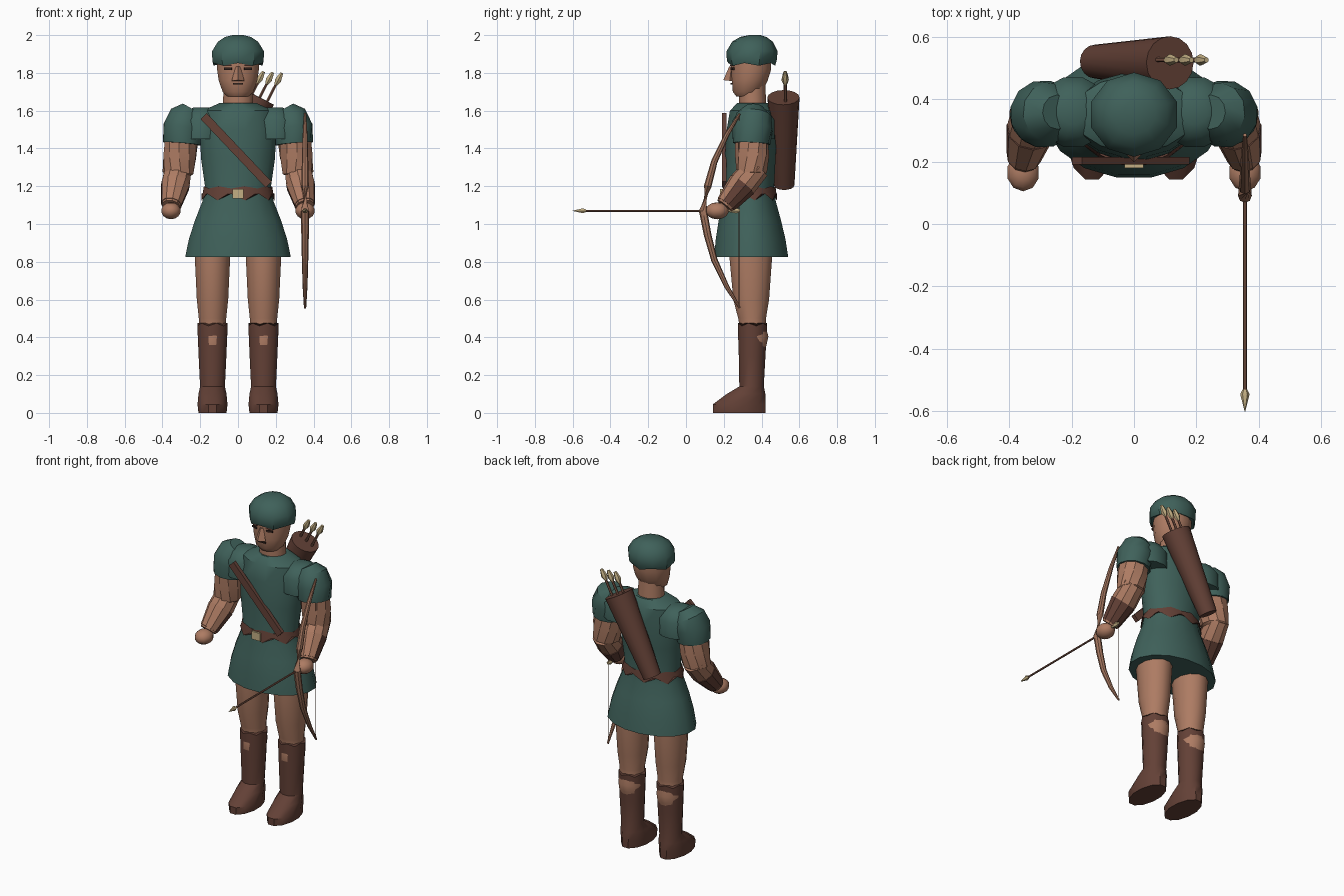
import bpy, bmesh, math
from mathutils import Vector, Matrix

cube = bpy.data.objects.get("Cube")
if cube:
    bpy.data.objects.remove(cube)


def material(name, rgb):
    m = bpy.data.materials.new(name)
    m.use_nodes = True
    m.diffuse_color = (*rgb, 1)
    m.node_tree.nodes["Principled BSDF"].inputs["Base Color"].default_value = (*rgb, 1)
    return m


GREEN = material("green_cloth", (0.05, 0.12, 0.103))
SKIN = material("skin", (0.42, 0.2, 0.125))
LEATHER = material("brown_leather", (0.125, 0.052, 0.037))
WOOD = material("wood", (0.36, 0.175, 0.11))
SHAFT = material("arrow_wood", (0.2, 0.09, 0.06))
PALE = material("pale_metal", (0.55, 0.43, 0.23))
DARK = material("dark_features", (0.03, 0.015, 0.012))


def finish(name, bm, *mats):
    bmesh.ops.recalc_face_normals(bm, faces=bm.faces)
    mesh = bpy.data.meshes.new(name)
    bm.to_mesh(mesh)
    bm.free()
    ob = bpy.data.objects.new(name, mesh)
    bpy.context.collection.objects.link(ob)
    for m in mats:
        mesh.materials.append(m)
    bpy.ops.object.select_all(action="DESELECT")
    ob.select_set(True)
    bpy.context.view_layer.objects.active = ob
    bpy.ops.object.shade_smooth_by_angle(angle=math.radians(35))
    return ob


def skin_rings(name, rings, mats):
    """Joins rings of points into a closed, capped surface."""
    bm = bmesh.new()
    loops = [[bm.verts.new(p) for p in ring] for ring in rings]
    n = len(loops[0])
    for a, b in zip(loops, loops[1:]):
        for i in range(n):
            j = (i + 1) % n
            bm.faces.new((a[i], a[j], b[j], b[i]))
    bm.faces.new(loops[0])
    bm.faces.new(loops[-1])
    return finish(name, bm, *mats)


def loft(name, levels, mat, n=12, cx=0, jag_low=0, jag_high=0):
    """Level: z, y centre, half width, half depth. Jags make a ragged rim."""
    rings = []
    for k, (z, cy, rx, ry) in enumerate(levels):
        jag = jag_low if k == 0 else jag_high if k == len(levels) - 1 else 0
        rings.append([])
        for i in range(n):
            a = math.tau * (i + 0.5) / n
            rings[-1].append((cx + rx * math.cos(a), cy + ry * math.sin(a), z + jag * (i % 2)))
    return skin_rings(name, rings, [mat])


def sweep(name, points, radii, *mats, n=10):
    """Round tube through points with a radius at each."""
    pts = [Vector(p) for p in points]
    rings = []
    for k, p in enumerate(pts):
        d = pts[min(k + 1, len(pts) - 1)] - pts[max(k - 1, 0)]
        q = d.to_track_quat("Z", "Y")
        rings.append([p + q @ Vector((radii[k] * math.cos(math.tau * i / n),
                                      radii[k] * math.sin(math.tau * i / n), 0)) for i in range(n)])
    return skin_rings(name, rings, mats)


def box(name, centre, size, mat, rot=0, axis="Y"):
    bm = bmesh.new()
    bmesh.ops.create_cube(bm, size=1, matrix=Matrix.Translation(centre)
                          @ Matrix.Rotation(rot, 4, axis) @ Matrix.Diagonal((*size, 1)))
    return finish(name, bm, mat)


def ball(name, centre, size, mat):
    bm = bmesh.new()
    bmesh.ops.create_uvsphere(bm, u_segments=10, v_segments=7, radius=1,
                              matrix=Matrix.Translation(centre) @ Matrix.Diagonal((*size, 1)))
    return finish(name, bm, mat)


# Tunic, belt, buckle and chest strap
loft("tunic", [(0.825, 0.345, 0.285, 0.2), (0.92, 0.342, 0.265, 0.188), (1.02, 0.338, 0.232, 0.168),
               (1.12, 0.335, 0.192, 0.143), (1.2, 0.335, 0.178, 0.134), (1.35, 0.34, 0.2, 0.137),
               (1.5, 0.348, 0.205, 0.135), (1.6, 0.352, 0.192, 0.122), (1.64, 0.355, 0.1, 0.085)],
     GREEN, n=16)
loft("belt", [(1.125, 0.335, 0.196, 0.149), (1.165, 0.335, 0.19, 0.146), (1.2, 0.335, 0.184, 0.141)],
     LEATHER, n=16, jag_low=0.035, jag_high=-0.012)
box("buckle", (0, 0.186, 1.16), (0.06, 0.012, 0.05), PALE)
box("chest_strap", (-0.01, 0.202, 1.39), (0.5, 0.024, 0.045), LEATHER, rot=math.radians(46.5))

# Head, neck, face and cap
loft("neck", [(1.58, 0.355, 0.085, 0.075), (1.74, 0.35, 0.078, 0.072)], SKIN)
loft("head", [(1.675, 0.32, 0.06, 0.055), (1.7, 0.325, 0.084, 0.08), (1.76, 0.338, 0.106, 0.098),
              (1.82, 0.345, 0.115, 0.11), (1.88, 0.345, 0.115, 0.11)], SKIN)
bm = bmesh.new()
bmesh.ops.create_cone(bm, cap_ends=True, segments=4, radius1=0.034, radius2=0.012, depth=0.075,
                      matrix=Matrix.Translation((0, 0.236, 1.795)) @ Matrix.Rotation(-0.12, 4, "X"))
finish("nose", bm, SKIN)
box("mouth", (0, 0.241, 1.742), (0.055, 0.009, 0.008), DARK)
for side, s in (("left", 1), ("right", -1)):
    box(side + "_eye", (s * 0.052, 0.245, 1.822), (0.042, 0.009, 0.011), DARK, s * 0.3, "Z")
    box(side + "_brow", (s * 0.055, 0.245, 1.841), (0.05, 0.009, 0.009), LEATHER, s * 0.3, "Z")
loft("cap", [(1.838, 0.348, 0.136, 0.124), (1.865, 0.348, 0.143, 0.132), (1.915, 0.35, 0.144, 0.135),
             (1.965, 0.352, 0.112, 0.108), (1.99, 0.356, 0.072, 0.07), (2.0, 0.365, 0.03, 0.03)],
     GREEN, n=10, jag_low=0.014)

# Limbs, built once for each side
for side, s in (("left", 1), ("right", -1)):
    x = s * 0.135
    loft(side + "_leg", [(0.3, 0.35, 0.07, 0.065), (0.36, 0.352, 0.075, 0.077), (0.405, 0.356, 0.077, 0.083),
                         (0.45, 0.354, 0.074, 0.072), (0.5, 0.35, 0.075, 0.076), (0.6, 0.345, 0.086, 0.098),
                         (0.825, 0.343, 0.097, 0.117), (0.92, 0.343, 0.095, 0.115)], SKIN, cx=x)
    loft(side + "_boot", [(0, 0.282, 0.077, 0.145), (0.045, 0.282, 0.082, 0.145), (0.1, 0.318, 0.077, 0.106),
                          (0.14, 0.347, 0.068, 0.067), (0.3, 0.35, 0.076, 0.073), (0.46, 0.352, 0.083, 0.08)],
         LEATHER, cx=x, jag_high=0.015)
    # Puffed sleeve leaning in towards the neck
    sweep(side + "_sleeve", [(s * 0.297, 0.348, 1.425), (s * 0.29, 0.352, 1.51), (s * 0.268, 0.357, 1.57),
                             (s * 0.245, 0.358, 1.61)], [0.1, 0.109, 0.096, 0.055], GREEN, n=12)
    loft(side + "_shoulder", [(1.45, 0.358, 0.12, 0.115), (1.55, 0.358, 0.12, 0.115),
                              (1.6, 0.358, 0.08, 0.08), (1.618, 0.358, 0.04, 0.04)], GREEN, cx=s * 0.195)
    elbow = Vector((s * 0.318, 0.348, 1.27))
    wrist = Vector((s * 0.355, 0.205, 1.095))
    sweep(side + "_upper_arm", [(s * 0.295, 0.347, 1.48), (s * 0.308, 0.35, 1.36), elbow,
                                elbow + Vector((0, 0, -0.05))], [0.088, 0.09, 0.082, 0.05], SKIN)
    sweep(side + "_forearm", [elbow + Vector((0, 0.03, 0.03)), elbow.lerp(wrist, 0.3), wrist],
          [0.07, 0.077, 0.05], SKIN)
    # Arm guard covers only the back of the forearm
    guard = sweep(side + "_arm_guard", [elbow.lerp(wrist, 0.35), elbow.lerp(wrist, 0.95)],
                  [0.079, 0.056], LEATHER, SKIN)
    for f in guard.data.polygons:
        f.material_index = int(f.normal.y < -0.15)
    ball(side + "_hand", (s * 0.355, 0.165, 1.07), (0.054, 0.062, 0.045), SKIN)

# Quiver with spare arrows
top, low = Vector((0.115, 0.516, 1.67)), Vector((-0.125, 0.52, 1.205))
axis = (top - low).normalized()
sweep("quiver", [low, top], [0.054, 0.085], LEATHER, n=16)
for k in (-1, 0, 1):
    start = top + Vector((0.04 * k, 0.01, -0.02 * k)) - axis * 0.05
    tip = start + axis * (0.2 + 0.018 * k)
    sweep(f"spare_arrow_{k + 2}", [start, tip - axis * 0.04], [0.008, 0.008], SHAFT, n=6)
    sweep(f"spare_arrow_end_{k + 2}", [tip - axis * 0.07, tip - axis * 0.045, tip - axis * 0.02, tip],
          [0.009, 0.019, 0.014, 0.009], PALE, n=6)

# Bow, string and nocked arrow
X = 0.355
limb = [(0.285, 0.515), (0.215, 0.4), (0.15, 0.26), (0.115, 0.13)]
path = [(y, z) for y, z in limb] + [(0.09, 0)] + [(y, -z) for y, z in reversed(limb)]
thick = [0.006, 0.013, 0.017, 0.02, 0.022, 0.02, 0.017, 0.013, 0.006]
sweep("bow", [(X, y, 1.07 + z) for y, z in path], thick, WOOD, n=8)
sweep("bow_string", [(X, 0.28, 0.56), (X, 0.28, 1.58)], [0.0025, 0.0025], SHAFT, n=6)
sweep("arrow_shaft", [(X, 0.27, 1.07), (X, -0.55, 1.07)], [0.006, 0.006], SHAFT, n=6)
sweep("arrow_head", [(X, -0.53, 1.07), (X, -0.545, 1.07), (X, -0.6, 1.07)], [0.008, 0.015, 0.001], PALE, n=6)
sweep("arrow_fletching", [(X, 0.285, 1.07), (X, 0.265, 1.07), (X, 0.225, 1.07)], [0.008, 0.016, 0.007], PALE, n=6)
